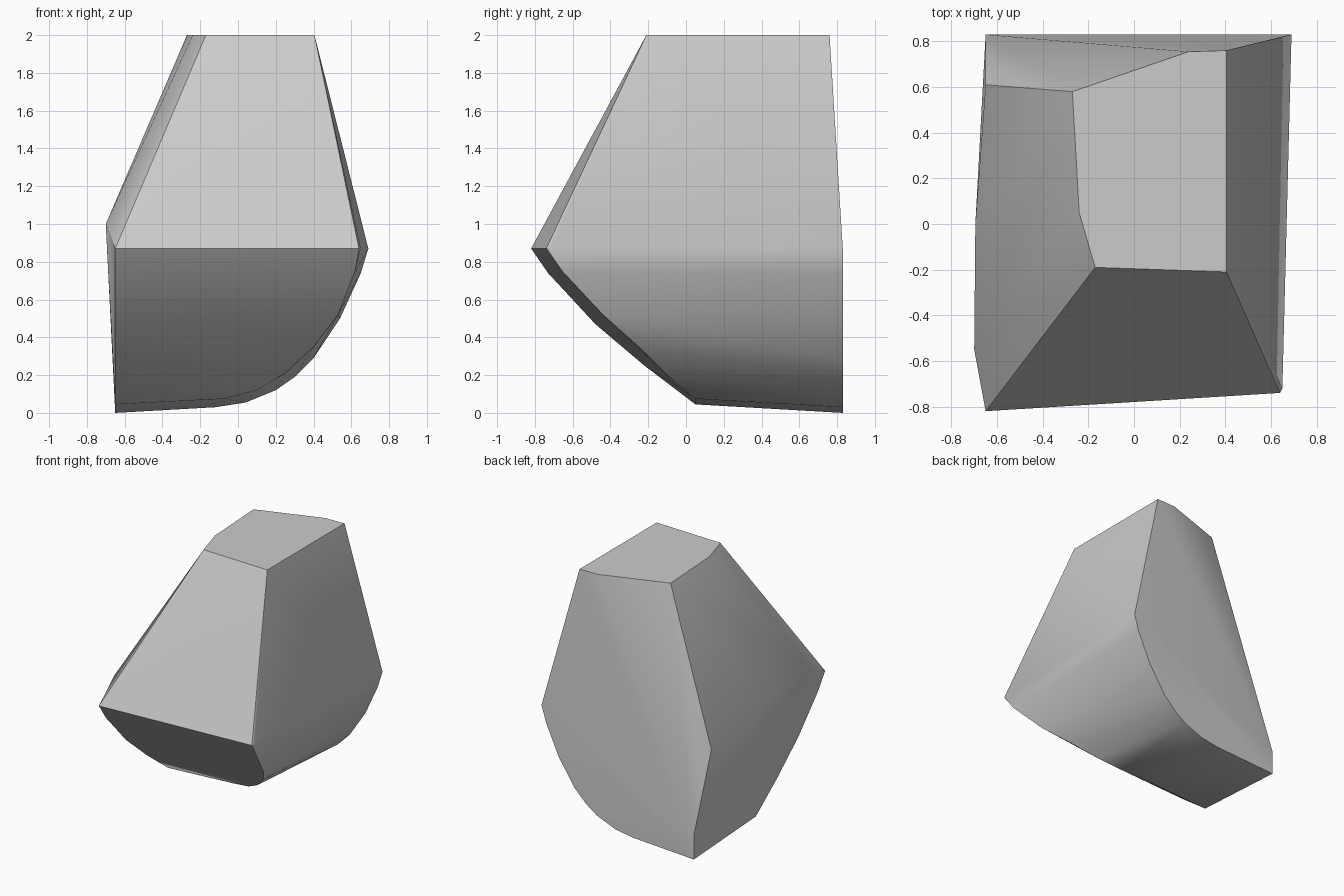
import bpy, bmesh, math

cube = bpy.data.objects.get("Cube")
if cube:
    bpy.data.objects.remove(cube, do_unlink=True)

# Flat crown at the top
crown = [(x, y, 2.0) for x, y in (
    (-0.27, 0.58), (-0.24, 0.05), (-0.17, -0.19),
    (0.405, -0.21), (0.405, 0.76), (0.24, 0.755))]

# Ridge around the left side, and the front right corner
ridge = [(-0.70, -0.55, 1.0), (-0.695, 0.0, 0.94), (-0.65, 0.61, 0.79),
         (-0.65, 0.83, 0.19), (0.65, -0.72, 0.87)]

# Curved belly on the flat back plane
back_curve = [(x, 0.83, z) for x, z in (
    (0.69, 0.87), (0.65, 0.74), (0.54, 0.5), (0.4, 0.29), (0.3, 0.19),
    (0.2, 0.12), (0.04, 0.055), (-0.12, 0.03), (-0.65, 0.0))]

# Sloping underside along the left edge
left_curve = [(-0.65, y, z) for y, z in (
    (-0.82, 0.87), (-0.73, 0.74), (-0.48, 0.47), (-0.22, 0.25), (0.05, 0.045))]

# Corner where the front slope meets the belly
front_curve = [(0.64, -0.74, 0.87), (0.62, -0.655, 0.75), (0.53, -0.44, 0.52),
               (0.4, -0.25, 0.35), (0.25, -0.11, 0.21),
               (0.1, -0.01, 0.12), (-0.07, 0.05, 0.075)]

# Wrap all the contours in one convex stone
bm = bmesh.new()
for point in crown + ridge + back_curve + left_curve + front_curve:
    bm.verts.new(point)
hull = bmesh.ops.convex_hull(bm, input=bm.verts)
bmesh.ops.delete(bm, geom=[v for v in bm.verts if not v.link_faces], context="VERTS")
bmesh.ops.dissolve_limit(bm, angle_limit=math.radians(0.5),
                         verts=bm.verts, edges=bm.edges)
bmesh.ops.recalc_face_normals(bm, faces=bm.faces)
mesh = bpy.data.meshes.new("stone")
bm.to_mesh(mesh)
bm.free()

# Plain grey surface
grey = bpy.data.materials.new("stone grey")
grey.use_nodes = True
colour = (0.6, 0.6, 0.6, 1.0)
grey.diffuse_color = colour
grey.node_tree.nodes["Principled BSDF"].inputs["Base Color"].default_value = colour
mesh.materials.append(grey)

stone = bpy.data.objects.new("stone", mesh)
bpy.context.collection.objects.link(stone)
bpy.ops.object.select_all(action="DESELECT")
stone.select_set(True)
bpy.context.view_layer.objects.active = stone
bpy.ops.object.shade_smooth_by_angle(angle=math.radians(30))
